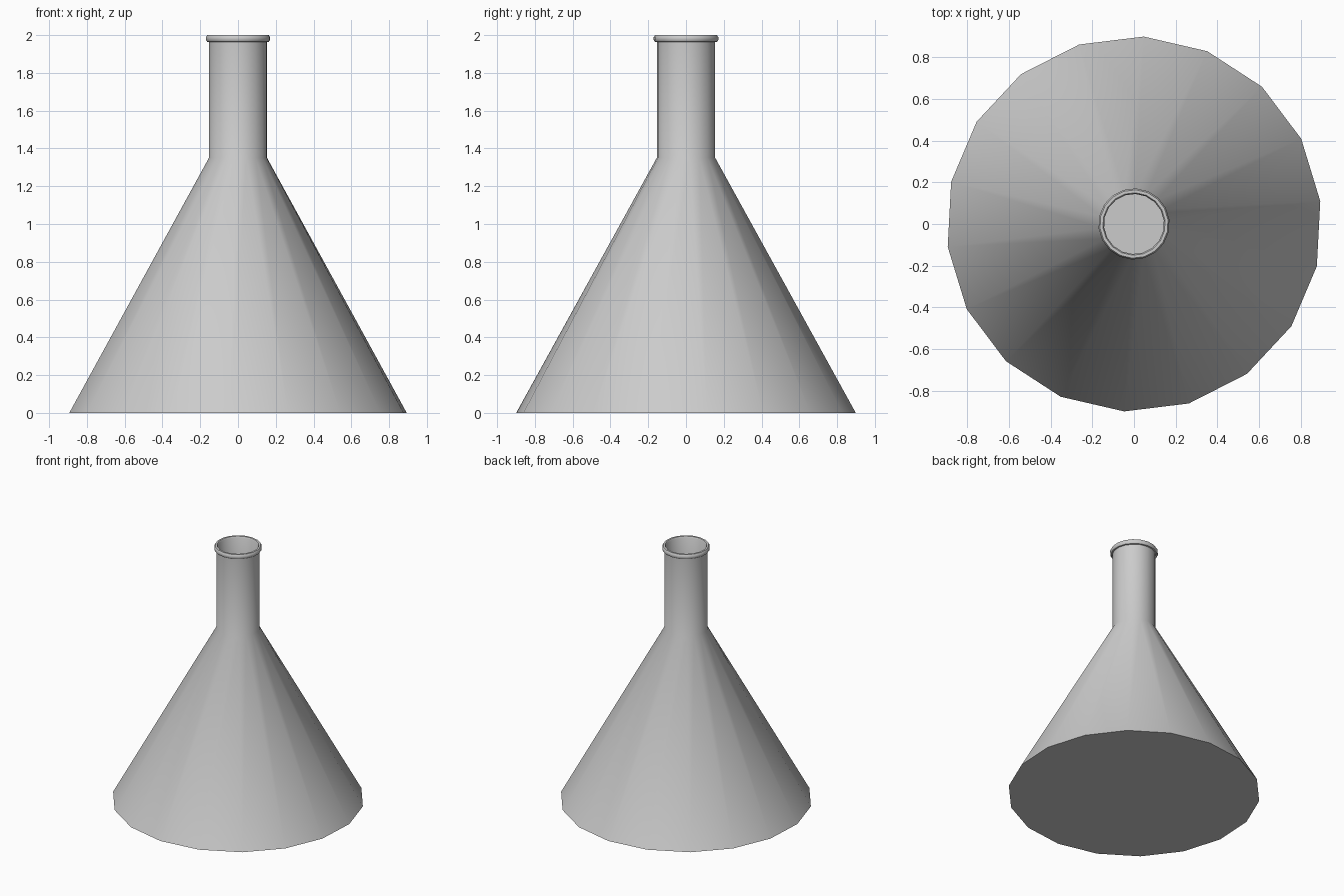
import bpy, bmesh, math

if "Cube" in bpy.data.objects:
    bpy.data.objects.remove(bpy.data.objects["Cube"])

SIDES = 18
OFFSET = math.radians(7)

def lathe(name, profile):
    """Revolve a (radius, z) profile; zero-radius ends become capped by a fan."""
    bm = bmesh.new()
    rings = []
    for r, z in profile:
        if r == 0:
            rings.append([bm.verts.new((0, 0, z))] * SIDES)
        else:
            rings.append([bm.verts.new((r * math.cos(OFFSET + math.tau * i / SIDES),
                                        r * math.sin(OFFSET + math.tau * i / SIDES), z))
                          for i in range(SIDES)])
    for a, b in zip(rings, rings[1:]):
        for i in range(SIDES):
            j = (i + 1) % SIDES
            bm.faces.new(list(dict.fromkeys((a[i], a[j], b[j], b[i]))))
    bmesh.ops.recalc_face_normals(bm, faces=bm.faces)
    mesh = bpy.data.meshes.new(name)
    bm.to_mesh(mesh)
    bm.free()
    obj = bpy.data.objects.new(name, mesh)
    bpy.context.collection.objects.link(obj)
    bpy.ops.object.select_all(action='DESELECT')
    bpy.context.view_layer.objects.active = obj
    obj.select_set(True)
    bpy.ops.object.shade_smooth_by_angle(angle=math.radians(35))
    return obj

# thin-walled conical flask: base, cone, neck, rolled lip, then inner wall and floor
lathe("flask", [
    (0, 0), (0.90, 0), (0.155, 1.35), (0.155, 1.963),
    (0.165, 1.965), (0.171, 1.974), (0.171, 1.989), (0.164, 2.0), (0.15, 2.0),
    (0.144, 1.99), (0.144, 1.348), (0.882, 0.01), (0, 0.01),
])
